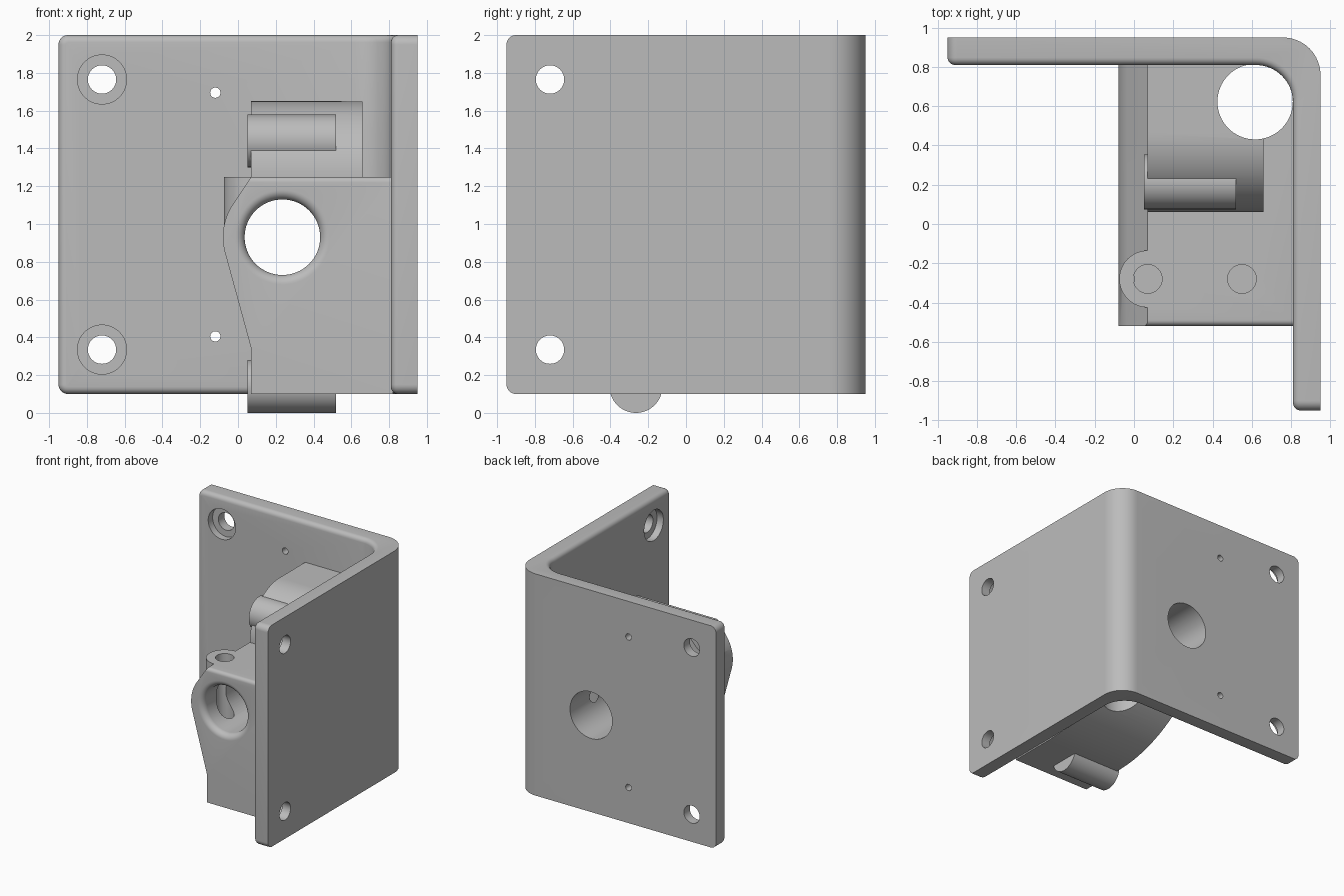
import bpy, bmesh
from math import sin, cos, pi, radians
from mathutils import Vector

old = bpy.data.objects.get("Cube")
if old:
    bpy.data.objects.remove(old, do_unlink=True)

grey = bpy.data.materials.new("plain_grey")
grey.use_nodes = True
COLOUR = (0.5, 0.5, 0.5, 1)
grey.diffuse_color = COLOUR
grey.node_tree.nodes["Principled BSDF"].inputs["Base Color"].default_value = COLOUR

# How a profile point (a, b) at depth d sits in space, by extrusion axis
PLACE = {
    "x": lambda a, b, d: Vector((d, a, b)),
    "y": lambda a, b, d: Vector((a, d, b)),
    "z": lambda a, b, d: Vector((a, b, d)),
}


def arc(ca, cb, r, start, end, steps=16):
    angles = [radians(start + (end - start) * i / steps) for i in range(steps + 1)]
    return [(ca + r * cos(t), cb + r * sin(t)) for t in angles]


def finish(name, bm):
    bmesh.ops.recalc_face_normals(bm, faces=bm.faces)
    mesh = bpy.data.meshes.new(name)
    bm.to_mesh(mesh)
    bm.free()
    mesh.materials.append(grey)
    obj = bpy.data.objects.new(name, mesh)
    bpy.context.collection.objects.link(obj)
    return obj


def loft(rings):
    """Closed solid through a list of equal-length rings."""
    bm = bmesh.new()
    loops = [[bm.verts.new(p) for p in ring] for ring in rings]
    n = len(loops[0])
    for low, high in zip(loops, loops[1:]):
        for i in range(n):
            j = (i + 1) % n
            bm.faces.new((low[i], low[j], high[j], high[i]))
    bm.faces.new(loops[0][::-1])
    bm.faces.new(loops[-1])
    bmesh.ops.recalc_face_normals(bm, faces=bm.faces)
    return bm


def prism(name, profile, axis, d0, d1):
    put = PLACE[axis]
    return finish(name, loft([[put(a, b, d) for a, b in profile] for d in (d0, d1)]))


def turned(name, axis, a, b, sections, sides=64):
    """Round solid along an axis; sections are (depth, radius)."""
    put = PLACE[axis]
    return finish(name, loft([[put(p, q, d) for p, q in arc(a, b, r, 0, 360, sides)[:-1]]
                              for d, r in sections]))


def combine(target, tool, operation):
    mod = target.modifiers.new("shape", "BOOLEAN")
    mod.operation = operation
    mod.solver = "EXACT"
    mod.object = tool
    bpy.context.view_layer.objects.active = target
    bpy.ops.object.modifier_apply(modifier=mod.name)
    bpy.data.objects.remove(tool, do_unlink=True)


def drill(target, axis, a, b, sections):
    combine(target, turned("drill", axis, a, b, sections), "DIFFERENCE")


def smooth(obj):
    bpy.ops.object.select_all(action="DESELECT")
    obj.select_set(True)
    bpy.context.view_layer.objects.active = obj
    bpy.ops.object.shade_smooth_by_angle(angle=radians(30))


# Corner bracket: two plates joined by a rounded corner
E, I, BOTTOM, TOP = 0.95, 0.81, 0.1, 2.0
outline = [(-E, I)] + arc(0.62, 0.62, 0.19, 90, 0) + [(I, -E), (E, -E)]
outline += arc(0.76, 0.76, 0.19, 0, 90) + [(-E, E)]
bm = loft([[(x, y, z) for x, y in outline] for z in (BOTTOM, TOP)])


def across_plate(edge):
    p, q = (v.co for v in edge.verts)
    at_end = all(min(v.x, v.y) < -0.94 for v in (p, q))
    return at_end and abs(p.z - q.z) < 0.01


def inner_rim(edge):
    inner = all(v.co.x < 0.82 and v.co.y < 0.82 for v in edge.verts)
    return inner and edge.calc_face_angle(0) > 1


bmesh.ops.bevel(bm, geom=[e for e in bm.edges if across_plate(e)], offset=0.05,
                segments=8, profile=0.5, affect="EDGES")
bmesh.ops.bevel(bm, geom=[e for e in bm.edges if inner_rim(e)], offset=0.038,
                segments=5, profile=0.5, affect="EDGES")
bracket = finish("corner_bracket", bm)

# Screw holes with counterbores, and small pin holes
for z in (0.335, 1.765):
    for axis, a, b in (("y", -0.72, z), ("x", -0.72, z)):
        drill(bracket, axis, a, b, [(0.7, 0.13), (0.87, 0.13), (0.87, 0.075), (1.1, 0.075)])
for z in (0.405, 1.695):
    drill(bracket, "y", -0.12, z, [(0.7, 0.027), (1.1, 0.027)])

# Arm body: front outline with a bulge around the bore, trimmed by a side outline
BORE_X, BORE_Z, FRONT, ROOF = 0.235, 0.93, -0.52, 1.25
front_outline = [(0.82, BOTTOM - 0.05), (0.82, 1.4), (0.07, 1.4), (0.07, ROOF)]
front_outline += arc(BORE_X, BORE_Z, 0.315, 150, 193) + [(0.07, 0.34), (0.07, BOTTOM - 0.05)]
body = prism("arm_body", front_outline, "y", FRONT - 0.1, 0.9)
side_outline = [(FRONT, BOTTOM)] + arc(-0.1, 1.3, 1.2, 270, 319, 24)
side_outline += [(0.83, 0.6), (0.83, ROOF)] + arc(FRONT + 0.03, ROOF - 0.03, 0.03, 90, 180, 6)
combine(body, prism("side_trim", side_outline, "x", -0.5, 1.2), "INTERSECT")

# Screw boss on the arm, upper rounded shoulder and the two cross bars
combine(body, turned("screw_boss", "z", 0.07, -0.28, [(0.93, 0.145), (ROOF, 0.145)]), "UNION")
shoulder = [(0.06, 1.15)] + arc(0.46, ROOF, 0.4, 180, 90, 24) + [(0.83, 1.65), (0.83, 1.15)]
combine(body, prism("shoulder", shoulder, "x", 0.07, 0.66), "UNION")
for y, z in ((0.215, 1.44), (-0.265, 0.14)):
    combine(body, turned("cross_bar", "x", y, z, [(0.05, 0.14), (0.52, 0.14)]), "UNION")

# Corner shaft hole, blind screw holes and the flared main bore
drill(body, "z", 0.617, 0.623, [(-0.2, 0.192), (2.2, 0.192)])
for x in (0.07, 0.55):
    drill(body, "z", x, -0.28, [(0.6, 0.073), (1.5, 0.073)])
flare = [(FRONT + 0.05 - 0.05 * cos(t), 0.25 - 0.05 * sin(t))
         for t in (i * pi / 16 for i in range(9))]
drill(body, "y", BORE_X, BORE_Z, [(FRONT - 0.1, 0.25)] + flare + [(1.2, 0.2)])
drill(bracket, "y", BORE_X, BORE_Z, [(0.7, 0.2), (1.2, 0.2)])

for part in (bracket, body):
    smooth(part)
